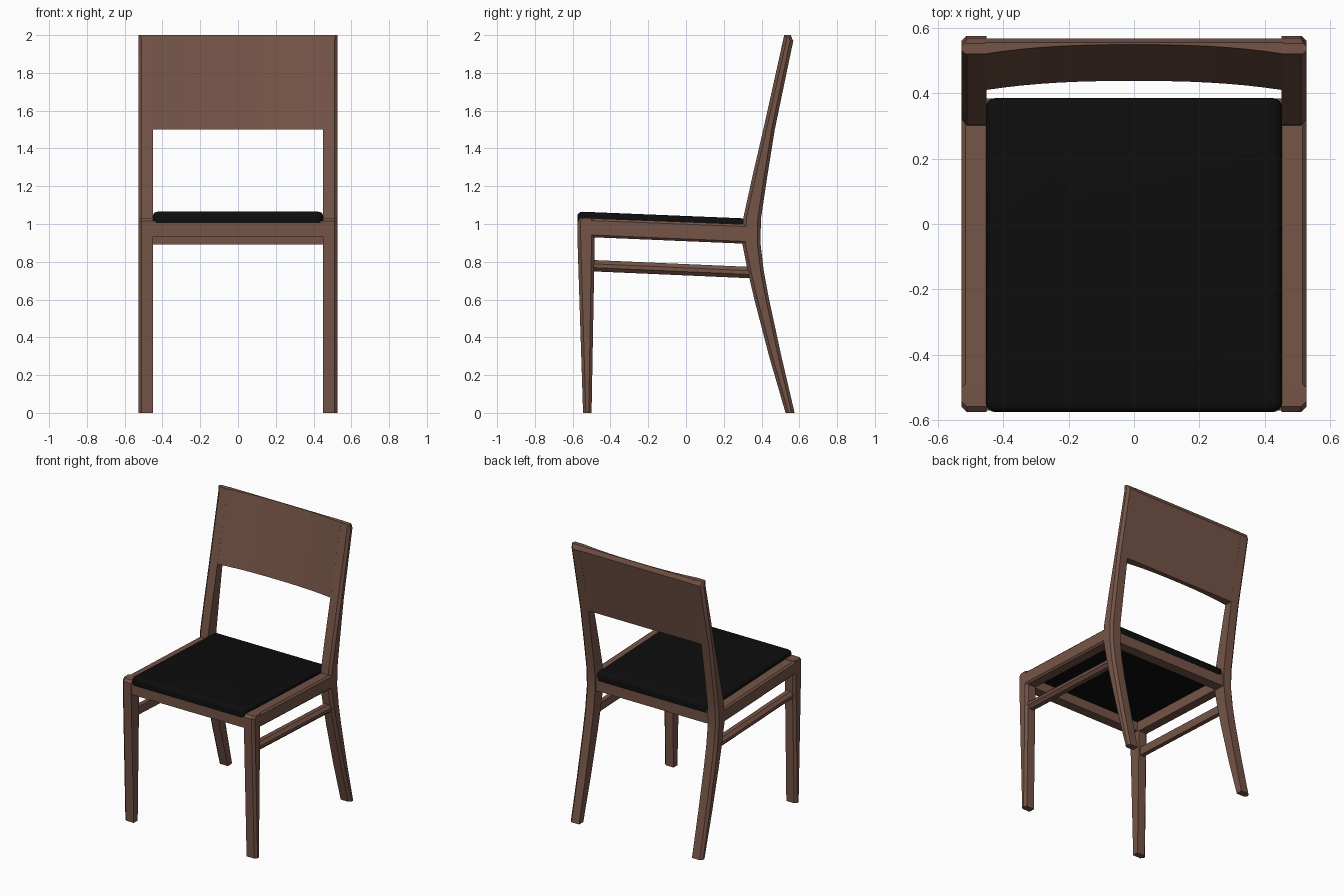
import bpy, bmesh

if "Cube" in bpy.data.objects:
    bpy.data.objects.remove(bpy.data.objects["Cube"])

def material(name, rgb):
    m = bpy.data.materials.new(name)
    m.diffuse_color = (*rgb, 1)
    m.use_nodes = True
    m.node_tree.nodes["Principled BSDF"].inputs["Base Color"].default_value = m.diffuse_color
    return m

WOOD = material("brown wood", (0.175, 0.088, 0.062))
BLACK = material("black upholstery", (0.004, 0.004, 0.004))
X_IN, X_OUT = 0.45, 0.527

def finish(name, bm, mat, mirror=False):
    bmesh.ops.recalc_face_normals(bm, faces=bm.faces)
    me = bpy.data.meshes.new(name)
    bm.to_mesh(me)
    bm.free()
    me.materials.append(mat)
    ob = bpy.data.objects.new(name, me)
    bpy.context.collection.objects.link(ob)
    if mirror:
        ob.modifiers.new("mirror", 'MIRROR').use_mirror_merge = False
    bpy.context.view_layer.objects.active = ob
    ob.select_set(True)
    bpy.ops.object.shade_smooth_by_angle(angle=0.45)
    ob.select_set(False)
    return ob

def loft(name, rows, mat=WOOD, mirror=False):
    """Skin a list of equal-length cross-sections and cap both ends."""
    bm = bmesh.new()
    rings = [[bm.verts.new(p) for p in row] for row in rows]
    n = len(rings[0])
    for a, b in zip(rings, rings[1:]):
        for i in range(n):
            j = (i + 1) % n
            bm.faces.new((a[i], a[j], b[j], b[i]))
    bm.faces.new(rings[0])
    bm.faces.new(rings[-1])
    return finish(name, bm, mat, mirror)

def section(lo, hi, c, x0=X_IN, x1=X_OUT):
    """Cross-section with chamfered outer corners: (x, along) pairs."""
    return [(x0, lo), (x1 - c, lo), (x1, lo + c), (x1, hi - c), (x1 - c, hi), (x0, hi)]

def leg(name, stations, c=0.017):
    loft(name, [[(x, y, z) for x, y in section(f, b, min(c, (b - f) / 3))]
                for z, f, b in stations], mirror=True)

# legs: (height, front y, back y)
leg("front_leg", [(0, -0.545, -0.50), (0.93, -0.575, -0.483),
                  (1.015, -0.575, -0.483), (1.032, -0.558, -0.483)])
leg("back_leg", [(0, 0.527, 0.575), (0.3, 0.44, 0.505), (0.6, 0.362, 0.44),
                 (0.75, 0.327, 0.412), (0.9, 0.297, 0.394), (1.03, 0.303, 0.397),
                 (1.25, 0.351, 0.43), (1.5, 0.409, 0.47), (1.97, 0.514, 0.568),
                 (2.0, 0.52, 0.552)])

# side rails and stretchers: (y, bottom z, top z)
def rail(name, stations, c, x0, x1):
    loft(name, [[(x, y, z) for x, z in section(lo, hi, c, x0, x1)]
                for y, lo, hi in stations], mirror=True)

rail("side_rail", [(-0.50, 0.93, 1.03), (0.33, 0.895, 0.998)], 0.012, X_IN, X_OUT)
rail("side_stretcher", [(-0.51, 0.75, 0.81), (0.36, 0.712, 0.772)], 0.02, 0.463, 0.515)

# front and back rails between the legs
def cross_rail(name, y0, y1, z0, z1):
    loft(name, [[(x, y0, z0), (x, y1, z0), (x, y1, z1), (x, y0, z1)]
                for x in (-0.46, 0.46)])

cross_rail("front_rail", -0.57, -0.50, 0.935, 1.015)
cross_rail("back_rail", 0.31, 0.383, 0.892, 0.985)

# backrest panel: hollowed front, straight back
rows = []
for i in range(-8, 9):
    t = i / 8
    d = 0.028 * (1 - abs(t) ** 2.5)
    x = 0.455 * t
    rows.append([(x, 0.409 + d, 1.5), (x, 0.52 + d, 2.0), (x, 0.554, 2.0),
                 (x, 0.567, 1.97), (x, 0.47, 1.5)])
loft("backrest", rows)

# seat cushion: rounded box, sloping down to the back
bm = bmesh.new()
bmesh.ops.create_cube(bm, size=1)
for v in bm.verts:
    v.co = (v.co.x * 0.905, v.co.y * 0.96 - 0.095, v.co.z * 0.06 + 1.036)
upright = [e for e in bm.edges if abs(e.verts[0].co.z - e.verts[1].co.z) > 0.01]
bmesh.ops.bevel(bm, geom=upright, offset=0.03, segments=4, profile=0.5, affect='EDGES')
top = [e for e in bm.edges if all(v.co.z > 1.05 for v in e.verts)]
bmesh.ops.bevel(bm, geom=top, offset=0.026, segments=4, profile=0.5, affect='EDGES')
for v in bm.verts:
    v.co.z -= 0.041 * (v.co.y + 0.575)
finish("seat", bm, BLACK)
